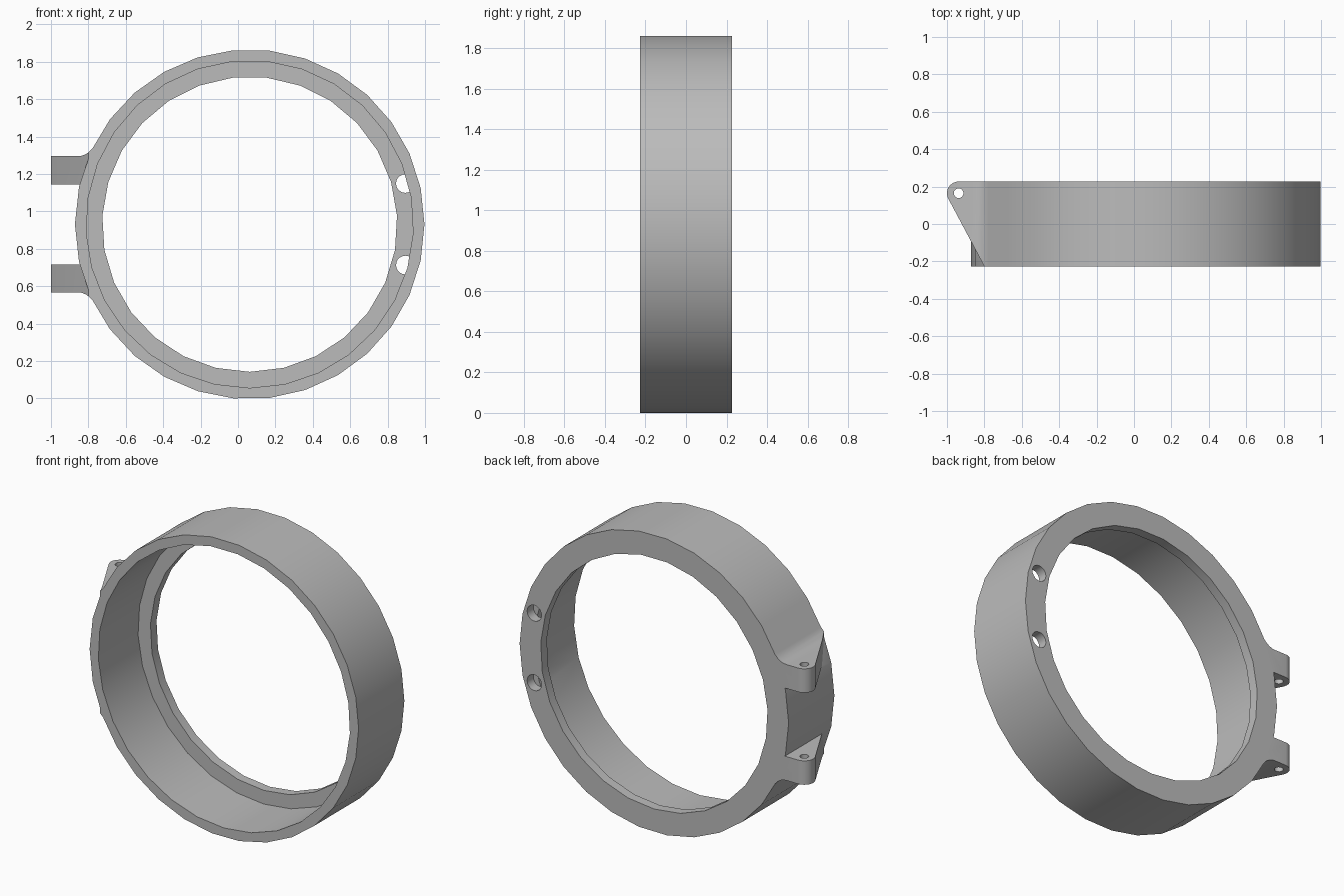
import bpy, bmesh
from math import sin, cos, radians, tau
from mathutils import Vector

if "Cube" in bpy.data.objects:
    bpy.data.objects.remove(bpy.data.objects["Cube"], do_unlink=True)

CX, CZ = 0.0625, 0.931            # ring centre
R_OUT, R_BORE, R_LIP = 0.9345, 0.875, 0.789
HALF, LIP = 0.227, 0.06           # half depth, lip thickness

grey = bpy.data.materials.new("plain_grey")
grey.use_nodes = True
grey.diffuse_color = (0.5, 0.5, 0.5, 1)
grey.node_tree.nodes["Principled BSDF"].inputs["Base Color"].default_value = (0.5, 0.5, 0.5, 1)


def prism(name, points, lo, hi, axis):
    """Extrude a flat outline along y (points are x, z) or z (points are x, y)."""
    bm = bmesh.new()
    place = (lambda a, b: Vector((a, lo, b))) if axis == "Y" else (lambda a, b: Vector((a, b, lo)))
    shift = Vector((0, hi - lo, 0)) if axis == "Y" else Vector((0, 0, hi - lo))
    face = bm.faces.new([bm.verts.new(place(a, b)) for a, b in points])
    new = bmesh.ops.extrude_face_region(bm, geom=[face])["geom"]
    bmesh.ops.translate(bm, vec=shift, verts=[g for g in new if isinstance(g, bmesh.types.BMVert)])
    bmesh.ops.recalc_face_normals(bm, faces=bm.faces)
    mesh = bpy.data.meshes.new(name)
    bm.to_mesh(mesh)
    bm.free()
    mesh.materials.append(grey)
    obj = bpy.data.objects.new(name, mesh)
    bpy.context.collection.objects.link(obj)
    return obj


def polar(cx, cy, r, degrees):
    return [(cx + r * cos(radians(d)), cy + r * sin(radians(d))) for d in degrees]


def circle(cx, cy, r, n, start=0):
    return polar(cx, cy, r, [start + 360 * i / n for i in range(n)])


def combine(obj, other, operation):
    """Apply a boolean and discard the second object."""
    mod = obj.modifiers.new("boolean", "BOOLEAN")
    mod.operation, mod.solver, mod.object = operation, "EXACT", other
    graph = bpy.context.evaluated_depsgraph_get()
    mesh = bpy.data.meshes.new_from_object(obj.evaluated_get(graph))
    obj.modifiers.clear()
    obj.data = mesh
    bpy.data.objects.remove(other, do_unlink=True)


# Ring body: one long arc plus the short arc between the hinge lugs
angles = [-155 + 310 * i / 26 for i in range(27)] + [155 + 12.5 * i for i in (1, 2, 3)]
ring = prism("ring_body", polar(CX, CZ, R_OUT, angles), -HALF, HALF, "Y")

# Wide bore from the front, narrower opening through the back lip
combine(ring, prism("bore", circle(CX, CZ, R_BORE, 29, -90), -1, HALF - LIP, "Y"), "DIFFERENCE")
combine(ring, prism("opening", circle(CX, CZ, R_LIP, 27, -90), -1, 1, "Y"), "DIFFERENCE")

# Two screw holes in the back lip
for side in (1, -1):
    hole = prism("screw_hole", circle(0.895, CZ + side * 0.218, 0.05, 20), HALF - LIP - 0.002, 1, "Y")
    combine(ring, hole, "DIFFERENCE")

# Hinge lugs: filleted outline, trimmed to a slanted arm with a rounded tip
PIN = (-0.9375, 0.1645)
lug_outline = [(-1.05, 0.214), (-0.82, 0.214), (-0.765, 0.364), (-0.75, 0.409), (-0.775, 0.409),
               (-0.795, 0.388), (-0.815, 0.374), (-0.837, 0.366), (-0.862, 0.364), (-1.05, 0.364)]
arm_outline = polar(*PIN, 0.0625, [90 + 118 * i / 10 for i in range(11)])
arm_outline += [(-0.8, -HALF), (-0.7, -HALF), (-0.7, HALF)]
for side in (1, -1):
    lug = prism("hinge_lug", [(x, CZ + side * z) for x, z in lug_outline], -HALF - 0.1, HALF + 0.1, "Y")
    combine(lug, prism("arm", arm_outline, 0, 2, "Z"), "INTERSECT")
    combine(ring, lug, "UNION")
combine(ring, prism("pin_hole", circle(*PIN, 0.026, 16), 0.1, 1.8, "Z"), "DIFFERENCE")

# Smooth the curved walls, keep the rims sharp
bpy.ops.object.select_all(action="DESELECT")
ring.select_set(True)
bpy.context.view_layer.objects.active = ring
bpy.ops.object.shade_smooth_by_angle(angle=radians(30))
